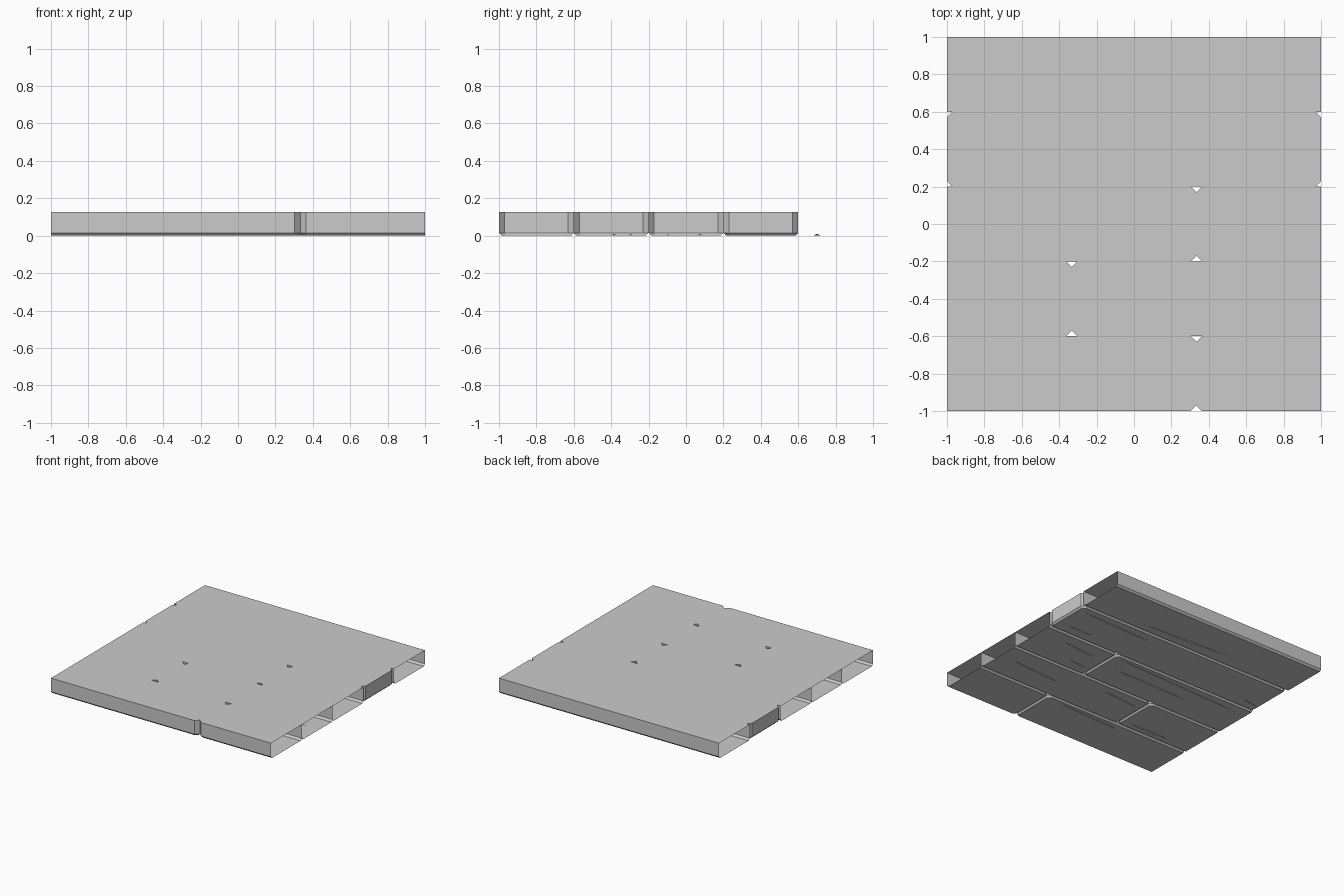
import bpy, bmesh

if "Cube" in bpy.data.objects:
    bpy.data.objects.remove(bpy.data.objects["Cube"])

TOP, LIP = 0.127, 0.015      # plank height, bevel along the show face
CORNER = 0.03                # vertical corner chamfer at plank joints
JOINT = 1 / 3


def outline(x0, x1, y0, y1, left, right, inset):
    """Plan outline; joint ends are chamfered, cut ends stay square.
    Returns points and, for each edge, whether it carries a wall."""
    c = CORNER - inset * 0.586 if inset else CORNER
    y0, y1 = y0 + inset, y1 - inset
    pts, walls = [], []
    if right:
        x1 -= inset
        rp = [(x1 - c, y0), (x1, y0 + c), (x1, y1 - c), (x1 - c, y1)]
        rw = [True, True, True]
    else:
        rp, rw = [(x1, y0), (x1, y1)], [False]
    if left:
        x0 += inset
        lp = [(x0 + c, y1), (x0, y1 - c), (x0, y0 + c), (x0 + c, y0)]
        lw = [True, True, True]
    else:
        lp, lw = [(x0, y1), (x0, y0)], [False]
    return rp + lp, rw + [True] + lw + [True]


def plank(name, x0, x1, row, left, right, cracks=()):
    y0 = -1 + 0.4 * row
    args = (x0, x1, y0, y0 + 0.4, left, right)
    bm = bmesh.new()
    rings = []
    for z, inset in ((0, LIP), (LIP, 0), (TOP, 0)):
        pts, walls = outline(*args, inset)
        rings.append([bm.verts.new((x, y, z)) for x, y in pts])
    n = len(walls)
    # bevel and side walls, left open where the tile is cut
    for lo, hi in zip(rings, rings[1:]):
        for i in range(n):
            if walls[i]:
                j = (i + 1) % n
                bm.faces.new((lo[i], lo[j], hi[j], hi[i]))
    bm.faces.new(rings[2])
    # show face with slender crack openings
    edges = []

    def loop(vs):
        for a, b in zip(vs, vs[1:] + vs[:1]):
            edges.append(bm.edges.get((a, b)) or bm.edges.new((a, b)))

    loop(rings[0])
    diamonds = []
    for xa, ya, xb, yb in cracks:
        mx, my = (xa + xb) / 2, (ya + yb) / 2
        d = [bm.verts.new((x, y, 0)) for x, y in
             ((xa, ya), (mx, my - 0.006), (xb, yb), (mx, my + 0.006))]
        loop(d)
        diamonds.append((d, (mx, my, 0.01)))
    res = bmesh.ops.triangle_fill(bm, edges=edges, use_beauty=True,
                                  normal=(0, 0, -1))
    for f in res["geom"]:
        if isinstance(f, bmesh.types.BMFace) and f.normal.z > 0:
            f.normal_flip()
    # sunken crack sides
    for d, deep in diamonds:
        v = bm.verts.new(deep)
        for i in range(4):
            bm.faces.new((d[i], d[(i + 1) % 4], v))
    bmesh.ops.recalc_face_normals(bm, faces=bm.faces)
    bm.normal_update()
    if max(bm.faces, key=lambda f: f.calc_center_median().z).normal.z < 0:
        bmesh.ops.reverse_faces(bm, faces=bm.faces)
    me = bpy.data.meshes.new(name)
    bm.to_mesh(me)
    bm.free()
    bpy.context.collection.objects.link(bpy.data.objects.new(name, me))


# rows from front to back, joints staggered
plank("plank_front_left", -1, JOINT, 0, False, True,
      [(-0.40, -0.66, 0.2, -0.64)])
plank("plank_front_right", JOINT, 1, 0, True, False)
plank("plank_second_left", -1, -JOINT, 1, False, True,
      [(-0.78, -0.53, -0.4, -0.53)])
plank("plank_second_right", -JOINT, 1, 1, True, False,
      [(0.43, -0.40, 0.89, -0.37), (-0.28, -0.31, 0.08, -0.28)])
plank("plank_middle_left", -1, JOINT, 2, False, True,
      [(-0.9, 0.115, 0.28, 0.16), (-0.5, 0.01, 0.2, 0.02)])
plank("plank_middle_right", JOINT, 1, 2, True, False,
      [(0.42, 0.06, 0.75, 0.09), (0.4, -0.1, 0.55, -0.09)])
plank("plank_fourth", -1, 1, 3, True, True,
      [(0.27, 0.51, 0.94, 0.53), (0.66, 0.30, 0.89, 0.30),
       (-0.96, 0.28, -0.83, 0.30)])
plank("plank_back", -1, 1, 4, False, False,
      [(-0.30, 0.72, 0.47, 0.68)])
